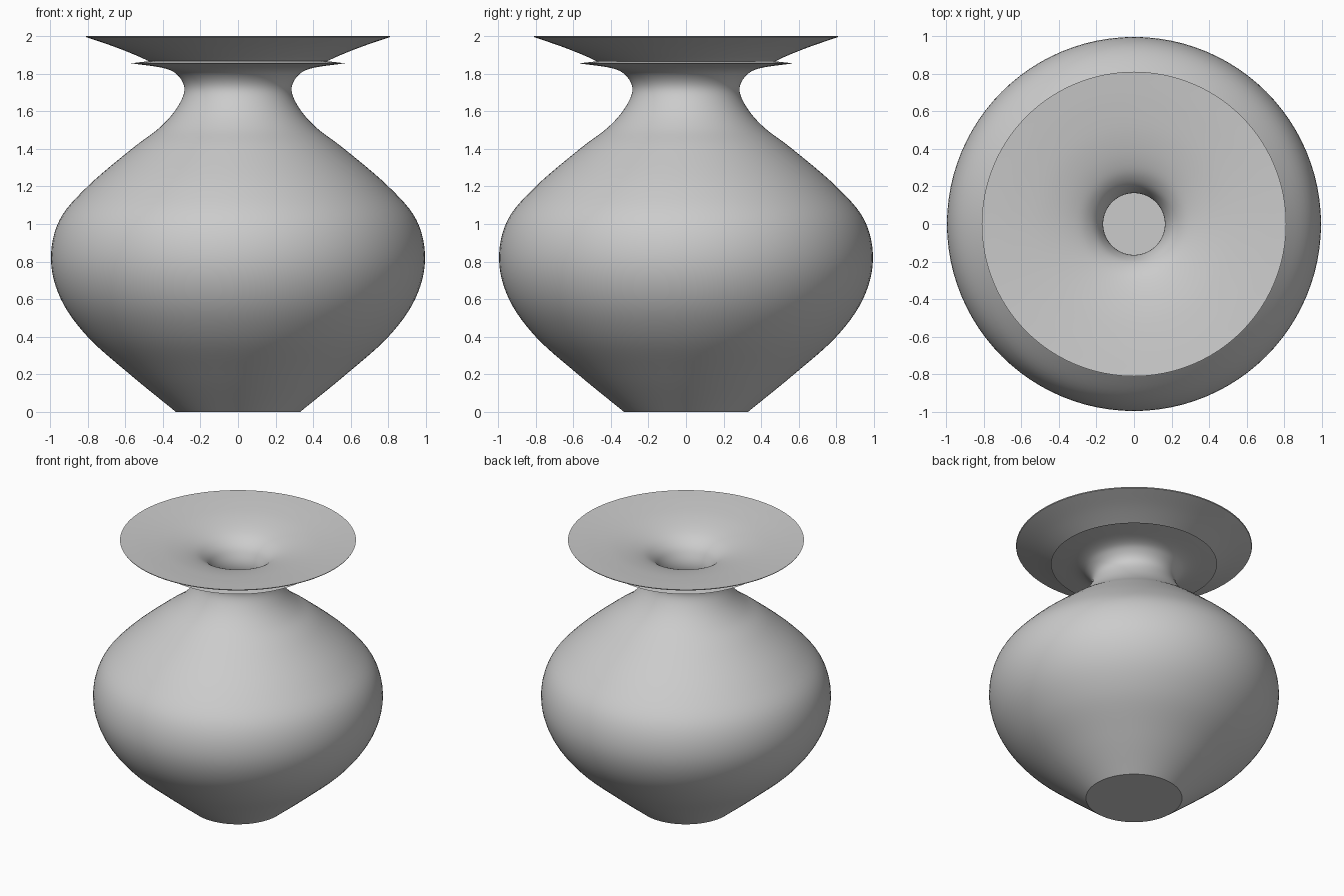
import bpy
import bmesh
from math import radians
from mathutils import Vector, Matrix

cube = bpy.data.objects.get("Cube")
if cube:
    bpy.data.objects.remove(cube, do_unlink=True)

SIDES = 96

clay = bpy.data.materials.new("grey_clay")
clay.use_nodes = True
clay.diffuse_color = (0.6, 0.6, 0.6, 1)
clay.node_tree.nodes["Principled BSDF"].inputs["Base Color"].default_value = (0.6, 0.6, 0.6, 1)


def smooth_run(points, steps=6):
    """Catmull-Rom curve through (radius, height) points."""
    p = [Vector(q) for q in points]
    p = [2 * p[0] - p[1]] + p + [2 * p[-1] - p[-2]]
    run = []
    for a, b, c, d in zip(p, p[1:], p[2:], p[3:]):
        for i in range(steps):
            t = i / steps
            run.append(0.5 * (2 * b + (c - a) * t + (2 * a - 5 * b + 4 * c - d) * t * t
                              + (3 * b - a - 3 * c + d) * t ** 3))
    return run + [p[-2]]


# Outer body from the foot up to the thin collar edge
body = smooth_run([(0.33, 0), (0.575, 0.2), (0.80, 0.4), (0.942, 0.6), (0.995, 0.81),
                   (0.95, 1.02), (0.80, 1.2), (0.565, 1.4), (0.42, 1.51), (0.33, 1.61),
                   (0.285, 1.71), (0.315, 1.785), (0.39, 1.828), (0.57, 1.855)])
# Underside of the flared lip, set in from the collar
lip = smooth_run([(0.475, 1.866), (0.53, 1.892), (0.655, 1.942), (0.807, 1.994)])
# Funnel, throat and hollow inside
inside = smooth_run([(0.81, 2.0), (0.65, 1.985), (0.48, 1.963), (0.34, 1.93), (0.25, 1.888),
                     (0.19, 1.82), (0.165, 1.71), (0.22, 1.56), (0.34, 1.42), (0.50, 1.3),
                     (0.72, 1.1), (0.87, 0.81), (0.72, 0.45), (0.27, 0.1)])
profile = [Vector((0, 0))] + body + lip + inside + [Vector((0, 0.1))]

# Turn the profile around the upright axis
bm = bmesh.new()
verts = [bm.verts.new((r, 0, z)) for r, z in profile]
edges = [bm.edges.new(pair) for pair in zip(verts, verts[1:])]
bmesh.ops.spin(bm, geom=verts + edges, cent=(0, 0, 0), axis=(0, 0, 1),
               angle=radians(360), steps=SIDES, use_merge=True)
bmesh.ops.remove_doubles(bm, verts=bm.verts, dist=0.0001)
bmesh.ops.recalc_face_normals(bm, faces=bm.faces)

mesh = bpy.data.meshes.new("vase")
bm.to_mesh(mesh)
bm.free()
mesh.materials.append(clay)
vase = bpy.data.objects.new("vase", mesh)
bpy.context.collection.objects.link(vase)

bpy.context.view_layer.objects.active = vase
vase.select_set(True)
bpy.ops.object.shade_smooth_by_angle(angle=radians(35))
